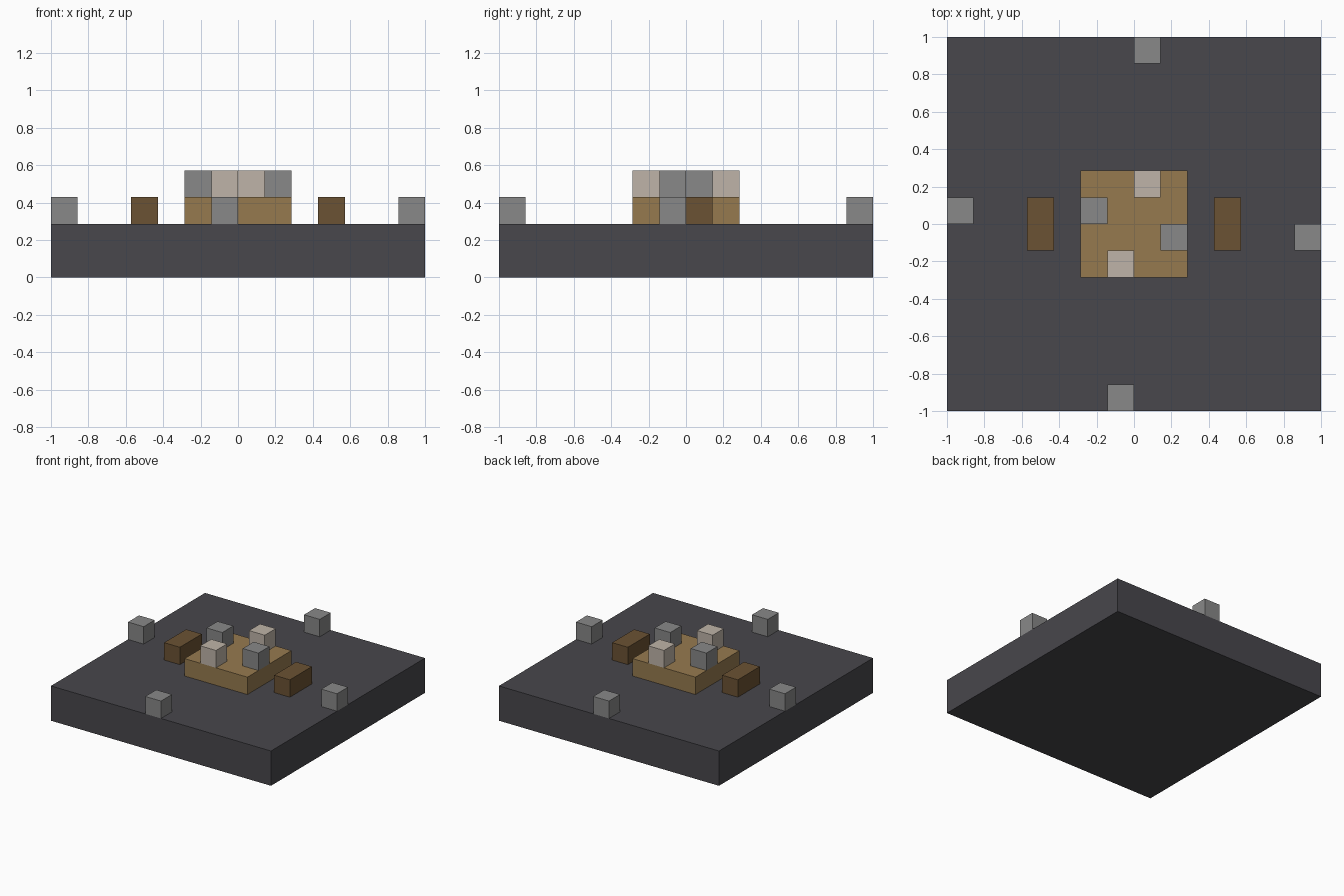
import bpy

# Remove the default object
cube = bpy.data.objects.get("Cube")
if cube:
    bpy.data.objects.remove(cube, do_unlink=True)

U = 1 / 7  # one block


def material(name, hex_code):
    """Flat material from an sRGB hex code, stored as linear values."""
    srgb = [int(hex_code[i:i + 2], 16) / 255 for i in (0, 2, 4)]
    colour = [((c + 0.055) / 1.055) ** 2.4 for c in srgb] + [1]
    mat = bpy.data.materials.new(name)
    mat.use_nodes = True
    mat.diffuse_color = colour
    mat.node_tree.nodes["Principled BSDF"].inputs["Base Color"].default_value = colour
    return mat


def block(name, centre, size, mat):
    """Box with centre (x, y) and base height z, all in block units."""
    x, y, z = centre
    bpy.ops.mesh.primitive_cube_add(size=1, location=(x * U, y * U, (z + size[2] / 2) * U))
    obj = bpy.context.object
    obj.name = name
    obj.scale = [s * U for s in size]
    bpy.ops.object.transform_apply(location=False, rotation=False, scale=True)
    obj.data.materials.append(mat)
    return obj


def opposite_pair(name, first, second, x, y, z, size, mat):
    """Two boxes turned half a circle around the centre."""
    block(first + "_" + name, (x, y, z), size, mat)
    block(second + "_" + name, (-x, -y, z), size, mat)


slate = material("dark slate", "48474c")
wood = material("light wood", "967a4f")
dark_wood = material("dark wood", "6b5233")
stone = material("grey stone", "888888")
pale = material("pale stone", "bfb4a8")

# Floor slab and low central table
block("floor_slab", (0, 0, 0), (14, 14, 2), slate)
block("table", (0, 0, 2), (4, 4, 1), wood)

# Benches on both sides of the table
opposite_pair("bench", "left", "right", 3.5, 0, 2, (1, 2, 1), dark_wood)

# Blocks standing on the table
one = (1, 1, 1)
opposite_pair("pale_table_block", "back", "front", 0.5, 1.5, 3, one, pale)
opposite_pair("grey_table_block", "left", "right", 1.5, -0.5, 3, one, stone)

# Marker stones along the floor edges
opposite_pair("edge_stone", "back", "front", 0.5, 6.5, 2, one, stone)
opposite_pair("edge_stone", "left", "right", 6.5, -0.5, 2, one, stone)
